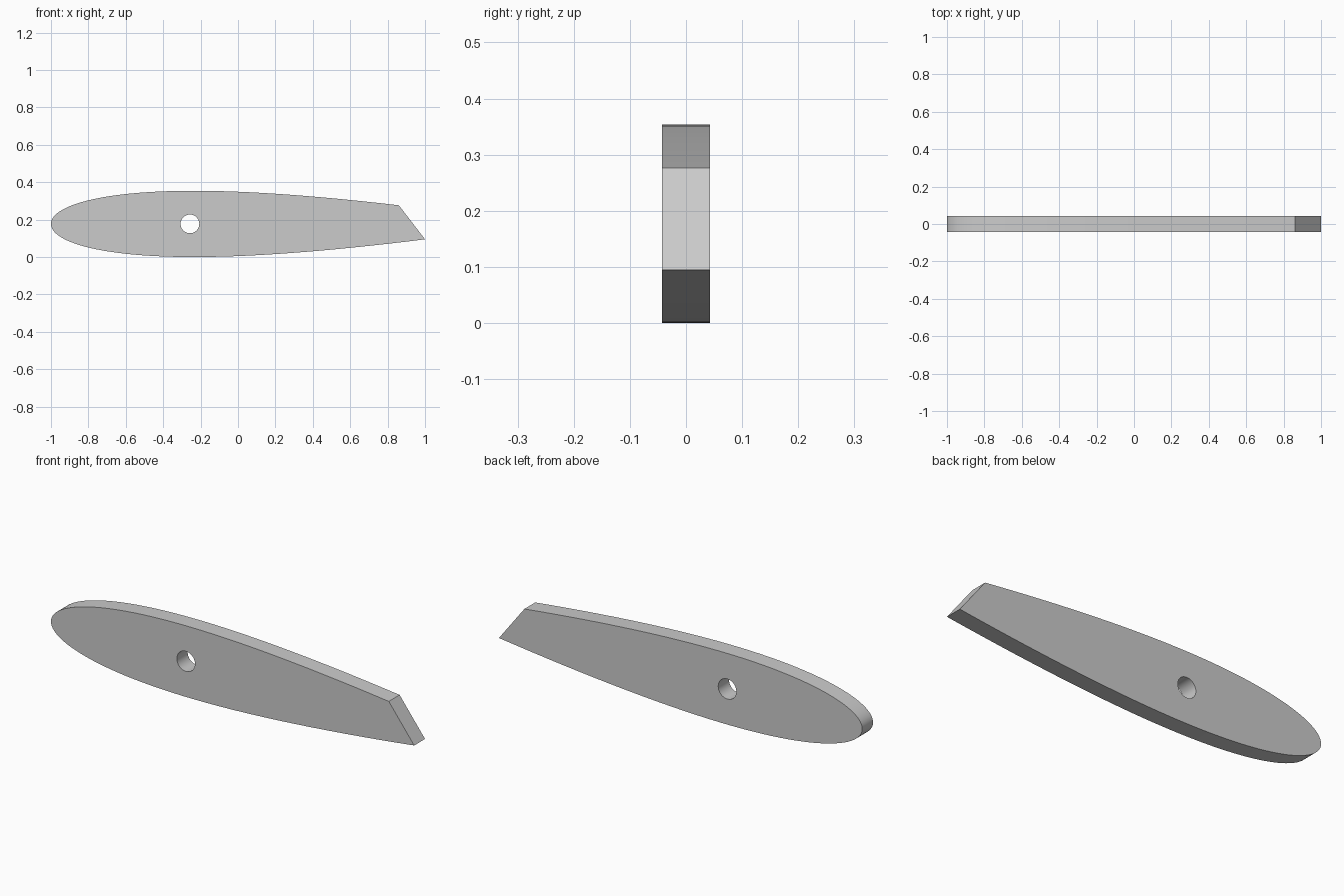
import bpy, math

cube = bpy.data.objects.get("Cube")
if cube:
    bpy.data.objects.remove(cube, do_unlink=True)

MID_Z, HALF_DEPTH = 0.177, 0.0425
CHORD, THICKNESS = 2.55, 0.354
SLANT_TOP, SLANT_BOTTOM = 0.86, 1.0
HOLE_X, HOLE_RADIUS = -0.257, 0.05


def half_height(x):
    """Symmetric wing section, blunt at the nose and thinning to the tail."""
    u = max(0.0, (x + 1) / CHORD)
    return 5 * THICKNESS * (0.2969 * math.sqrt(u) - 0.126 * u - 0.3516 * u**2
                            + 0.2843 * u**3 - 0.1015 * u**4)


def edge(x_end, side, steps=40):
    """Points from the nose to x_end, packed closer around the nose."""
    xs = [-1 + (x_end + 1) * (i / steps) ** 2 for i in range(steps + 1)]
    return [(x, side * half_height(x)) for x in xs]


def add_loop(curve, points):
    spline = curve.splines.new('POLY')
    spline.points.add(len(points) - 1)
    for p, (x, y) in zip(spline.points, points):
        p.co = (x, y, 0, 1)
    spline.use_cyclic_u = True


# Blade outline with a slanted tail, and the pivot hole
curve = bpy.data.curves.new("blade_profile", 'CURVE')
curve.dimensions = '2D'
curve.fill_mode = 'BOTH'
curve.extrude = HALF_DEPTH
add_loop(curve, edge(SLANT_BOTTOM, -1) + edge(SLANT_TOP, 1)[:0:-1])
add_loop(curve, [(HOLE_X + HOLE_RADIUS * math.cos(a), HOLE_RADIUS * math.sin(a))
                 for a in (math.tau * i / 32 for i in range(32))])

# Stand the profile upright and turn it into a solid mesh
blade = bpy.data.objects.new("blade", curve)
bpy.context.collection.objects.link(blade)
blade.location.z = MID_Z
blade.rotation_euler.x = math.pi / 2
bpy.ops.object.select_all(action='DESELECT')
blade.select_set(True)
bpy.context.view_layer.objects.active = blade
bpy.ops.object.convert(target='MESH')
blade = bpy.context.object
blade.name = "blade"

# Weld the caps to the rim so the surface is closed
bpy.ops.object.mode_set(mode='EDIT')
bpy.ops.mesh.select_all(action='SELECT')
bpy.ops.mesh.remove_doubles(threshold=0.00005)
bpy.ops.mesh.normals_make_consistent(inside=False)
bpy.ops.object.mode_set(mode='OBJECT')
bpy.ops.object.shade_smooth_by_angle(angle=math.radians(30))

# Plain grey finish
grey = bpy.data.materials.new("grey")
grey.use_nodes = True
colour = (0.6, 0.6, 0.6, 1)
grey.diffuse_color = colour
grey.node_tree.nodes["Principled BSDF"].inputs["Base Color"].default_value = colour
blade.data.materials.clear()
blade.data.materials.append(grey)
